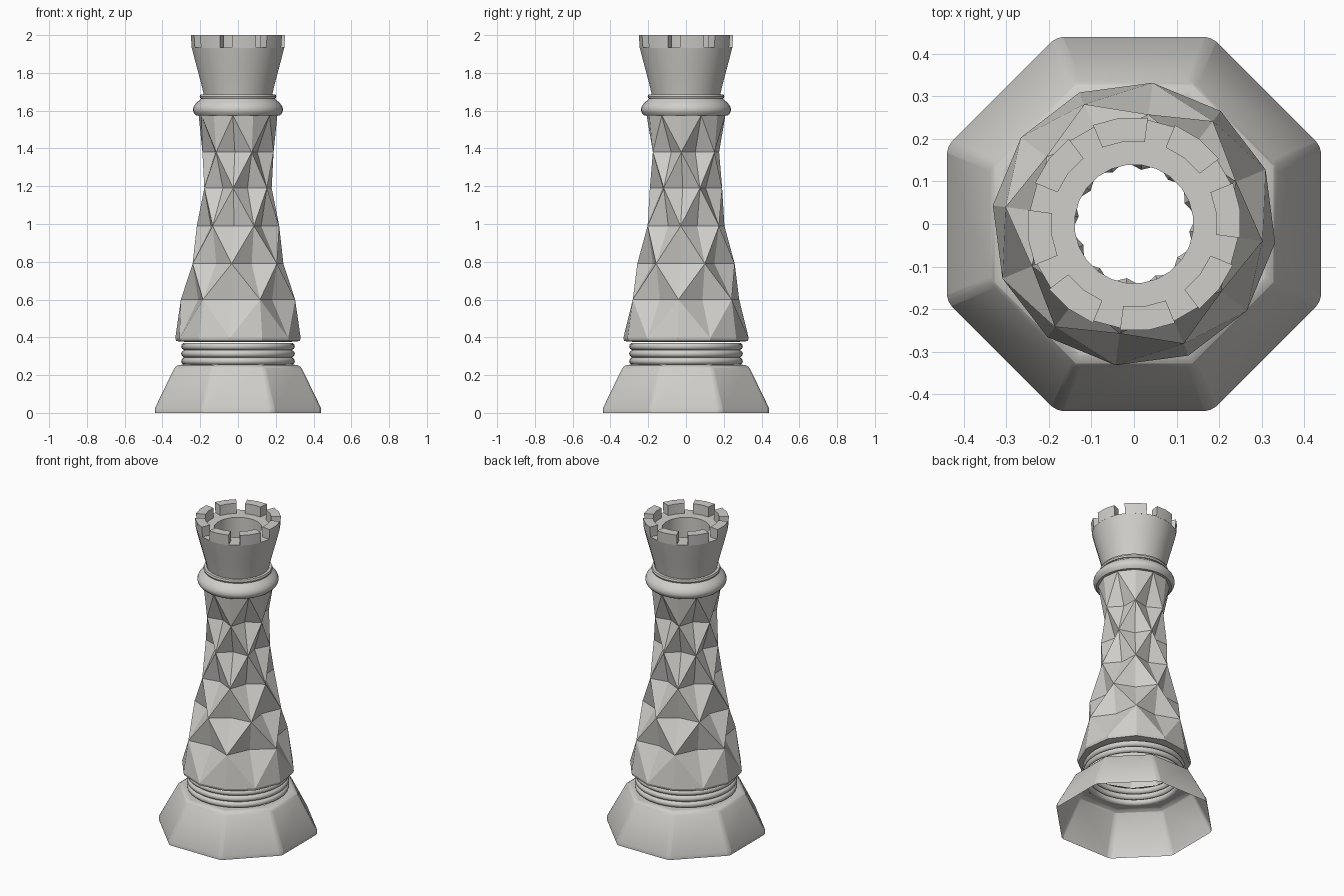
import bpy, bmesh, math

if "Cube" in bpy.data.objects:
    bpy.data.objects.remove(bpy.data.objects["Cube"])

stone = bpy.data.materials.new("pale_stone")
stone.diffuse_color = (0.63, 0.62, 0.59, 1)
stone.use_nodes = True
stone.node_tree.nodes["Principled BSDF"].inputs["Base Color"].default_value = stone.diffuse_color


def finish(name, bm, smooth=None):
    bmesh.ops.recalc_face_normals(bm, faces=bm.faces[:])
    me = bpy.data.meshes.new(name)
    bm.to_mesh(me)
    bm.free()
    me.materials.append(stone)
    ob = bpy.data.objects.new(name, me)
    bpy.context.collection.objects.link(ob)
    if smooth:
        bpy.ops.object.select_all(action='DESELECT')
        ob.select_set(True)
        bpy.context.view_layer.objects.active = ob
        bpy.ops.object.shade_smooth_by_angle(angle=math.radians(smooth))
    return ob


def ring(bm, r, z, n, start):
    return [bm.verts.new((r * math.cos(a), r * math.sin(a), z))
            for a in (math.radians(start + 360 * k / n) for k in range(n))]


def lathe(name, profile, n, start=0, smooth=40, closed=False):
    bm = bmesh.new()
    rings = [ring(bm, r, z, n, start) for r, z in profile]
    if closed:
        rings.append(rings[0])
    for lo, hi in zip(rings, rings[1:]):
        for k in range(n):
            j = (k + 1) % n
            bm.faces.new((lo[k], lo[j], hi[j], hi[k]))
    return finish(name, bm, smooth)


# Octagonal hollow foot with softened corners
c = 1 / math.cos(math.pi / 8)
foot = lathe("foot", [(0.44 * c, 0), (0.44 * c, 0.025), (0.338 * c, 0.235),
                      (0.322 * c, 0.254), (0.27 * c, 0.256)], 8, 22.5)
bev = foot.modifiers.new("soft_corners", 'BEVEL')
bev.width = 0.015
bev.segments = 2
bev.limit_method = 'ANGLE'
bev.angle_limit = math.radians(35)

# Three stacked rings above the foot
for i in range(3):
    z = 0.274 + 0.039 * i
    lathe(f"neck_ring_{i + 1}",
          [(0.28 + 0.021 * math.cos(t), z + 0.02 * math.sin(t))
           for t in (math.tau * s / 10 for s in range(10))], 36, smooth=60, closed=True)

# Faceted shaft: peaks alternate with valleys from row to row
heights = [0.395, 0.6, 0.79, 0.99, 1.19, 1.38, 1.575]
radii = [0.335, 0.305, 0.26, 0.22, 0.193, 0.19, 0.21]
N, START = 12, -7.5
bm = bmesh.new()
rows = []
for i, (r, z) in enumerate(zip(radii, heights)):
    row = ring(bm, r, z, N, START)
    if 0 < i < 6:
        s = (0.866 * r - 0.036) / r
        for k, v in enumerate(row):
            if (k + i) % 2 == 0:
                v.co.x *= s
                v.co.y *= s
    rows.append(row)
for i in range(6):
    for k in range(N):
        j = (k + 1) % N
        a, b, d, e = rows[i][k], rows[i][j], rows[i + 1][j], rows[i + 1][k]
        tris = ((a, b, d), (a, d, e)) if (k + i) % 2 else ((a, b, e), (b, d, e))
        for t in tris:
            bm.faces.new(t)
lip = ring(bm, 0.33, 0.38, N, START)
under = ring(bm, 0.28, 0.376, N, START)
for up, lo in ((rows[0], lip), (lip, under)):
    for k in range(N):
        j = (k + 1) % N
        bm.faces.new((lo[k], lo[j], up[j], up[k]))
finish("faceted_shaft", bm)

# Rounded collar and thin band
lathe("collar", [(0.19, 1.574), (0.221, 1.574), (0.235, 1.59), (0.239, 1.606),
                 (0.234, 1.624), (0.219, 1.643), (0.203, 1.655), (0.193, 1.665)], 36)
lathe("thin_band", [(0.18, 1.664), (0.199, 1.665), (0.203, 1.675),
                    (0.199, 1.686), (0.18, 1.687)], 36)

# Flared cup with a central well
lathe("cup", [(0.183, 1.685), (0.191, 1.72), (0.209, 1.79), (0.228, 1.86), (0.247, 1.935),
              (0.14, 1.935), (0.14, 1.70)], 24, -7.5)

# Eight battlement blocks around the rim
bm = bmesh.new()
for b in range(8):
    cols = []
    for s in range(3):
        a = math.radians(-7.5 + 45 * b + 15 * s)
        cols.append([bm.verts.new((r * math.cos(a), r * math.sin(a), z))
                     for r, z in ((0.195, 1.932), (0.247, 1.932), (0.252, 2.0), (0.195, 2.0))])
    bm.faces.new(cols[0])
    bm.faces.new(cols[2])
    for p, q in zip(cols, cols[1:]):
        for m in range(4):
            w = (m + 1) % 4
            bm.faces.new((p[m], p[w], q[w], q[m]))
finish("battlements", bm, 40)
